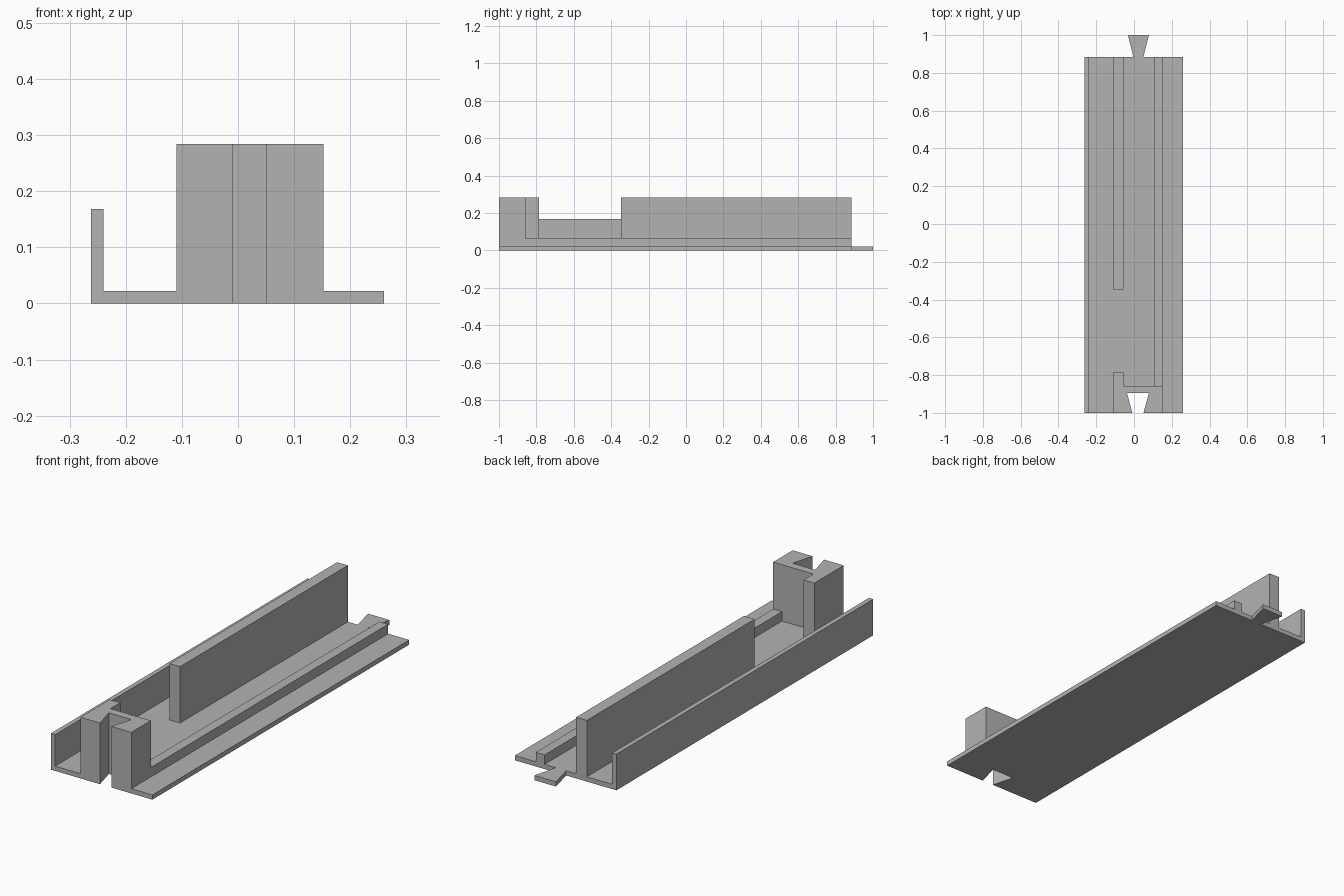
import bpy
import bmesh

cube = bpy.data.objects.get("Cube")
if cube:
    bpy.data.objects.remove(cube, do_unlink=True)

grey = bpy.data.materials.new("plain grey")
grey.use_nodes = True
colour = (0.45, 0.45, 0.45, 1)
grey.diffuse_color = colour
grey.node_tree.nodes["Principled BSDF"].inputs["Base Color"].default_value = colour

FLOOR = 0.022            # thickness of the base plate
FRONT, BACK = -1.0, 0.885
LEFT, RIGHT = 0.26, -0.262
TALL = 0.284


def prism(name, outline, z0, z1):
    """Extrude a plan outline (counter-clockwise) from z0 to z1."""
    bm = bmesh.new()
    face = bm.faces.new([bm.verts.new((x, y, z0)) for x, y in outline])
    top = bmesh.ops.extrude_face_region(bm, geom=[face])["geom"]
    verts = [v for v in top if isinstance(v, bmesh.types.BMVert)]
    bmesh.ops.translate(bm, verts=verts, vec=(0, 0, z1 - z0))
    bmesh.ops.recalc_face_normals(bm, faces=bm.faces)
    mesh = bpy.data.meshes.new(name)
    bm.to_mesh(mesh)
    bm.free()
    mesh.materials.append(grey)
    obj = bpy.data.objects.new(name, mesh)
    bpy.context.collection.objects.link(obj)
    return obj


def bar(name, x0, x1, y0, y1, z1):
    """Straight bar standing on the base plate."""
    return prism(name, [(x0, y0), (x1, y0), (x1, y1), (x0, y1)], FLOOR, z1)


# Dovetail socket at the front and matching tongue at the back
socket = [(-0.009, FRONT), (-0.037, -0.895), (0.079, -0.895), (0.05, FRONT)]
tongue = [(0.05, BACK), (0.079, 1.0), (-0.032, 1.0), (-0.004, BACK)]

# Base plate
prism("base_plate",
      [(RIGHT, FRONT)] + socket + [(LEFT, FRONT), (LEFT, BACK)]
      + tongue + [(RIGHT, BACK)], 0, FLOOR)

# Front block with the socket and a short return along the wall line
prism("front_block",
      [(-0.11, FRONT)] + socket + [(0.152, FRONT), (0.152, -0.857),
      (-0.055, -0.857), (-0.055, -0.785), (-0.11, -0.785)], FLOOR, TALL)

# Long walls and the low rail
bar("side_wall", RIGHT, -0.24, FRONT, BACK, 0.168)
bar("tall_wall", -0.11, -0.055, -0.347, BACK, TALL)
bar("low_rail", 0.107, 0.152, -0.857, BACK, 0.066)
